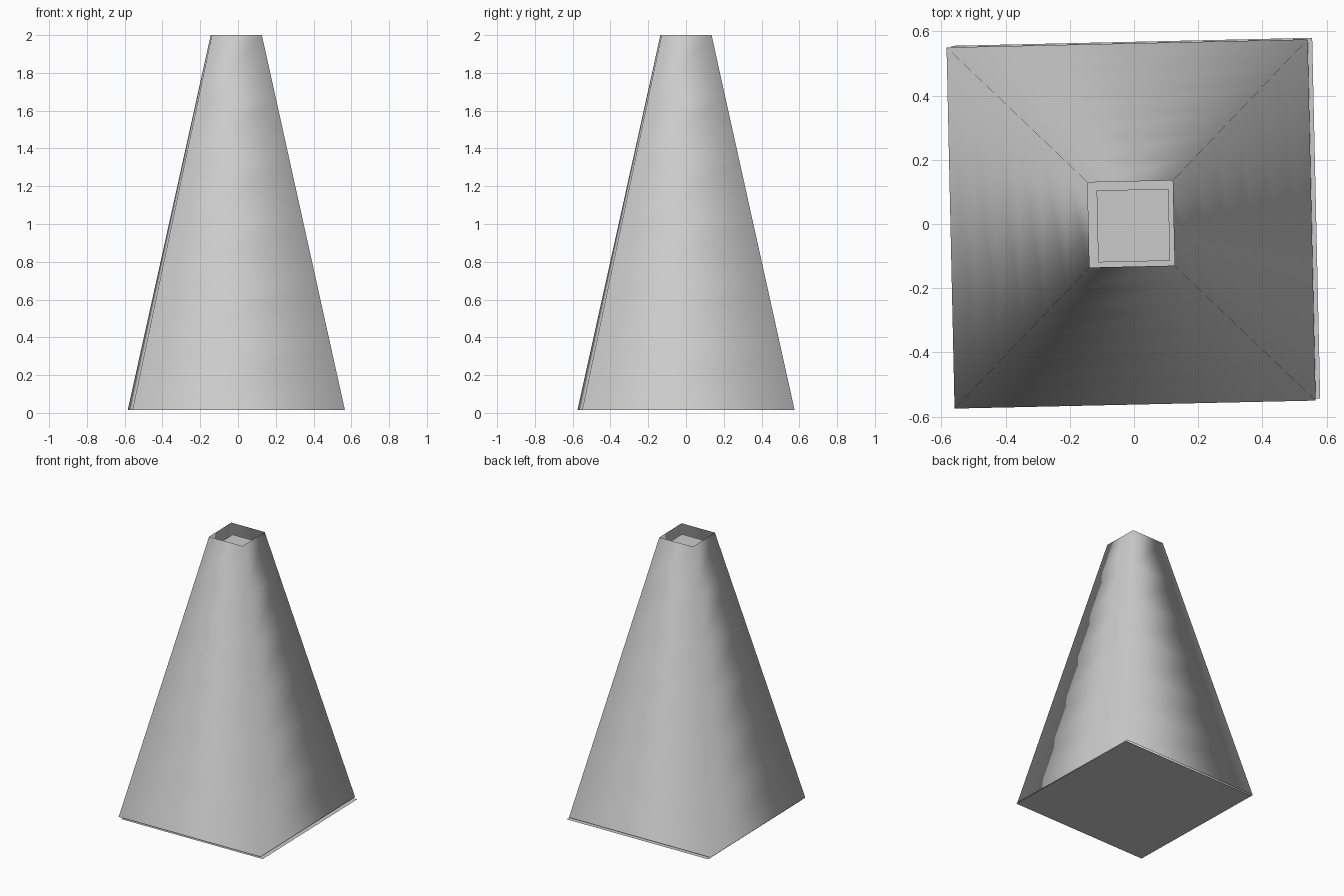
import bpy, bmesh
from math import radians
from mathutils import Matrix

if "Cube" in bpy.data.objects:
    bpy.data.objects.remove(bpy.data.objects["Cube"])

TWIST = Matrix.Rotation(radians(1.27), 4, 'Z')   # whole model is turned slightly


def ring(bm, half, z):
    corners = ((-1, -1), (1, -1), (1, 1), (-1, 1))
    return [bm.verts.new((sx * half, sy * half, z)) for sx, sy in corners]


def finish(bm, name, x, y, smooth=False):
    bmesh.ops.transform(bm, matrix=Matrix.Translation((x, y, 0)) @ TWIST, verts=bm.verts)
    for f in bm.faces:
        f.smooth = smooth
    mesh = bpy.data.meshes.new(name)
    bm.to_mesh(mesh)
    bm.free()
    bpy.context.collection.objects.link(bpy.data.objects.new(name, mesh))


def plate(name, half, x, y, z):
    bm = bmesh.new()
    bm.faces.new(ring(bm, half, z))
    finish(bm, name, x, y)


# Tapered open shell, four sides with softly shaded corners
ROWS, Z0, Z1, BASE, TOP = 6, 0.015, 2.0, 0.5625, 0.1325
bm = bmesh.new()
rings = []
for i in range(ROWS + 1):
    t = i / ROWS
    rings.append(ring(bm, BASE + (TOP - BASE) * t, Z0 + (Z1 - Z0) * t))
for lo, hi in zip(rings, rings[1:]):
    for k in range(4):
        n = (k + 1) % 4
        bm.faces.new((lo[k], lo[n], hi[n], hi[k]))
finish(bm, "tapered_shell", -0.009, 0.0, smooth=True)

# Thin base sheet, a little off to the right of the shell
plate("base_plate", 0.5615, 0.006, 0.006, 0.0)

# Small sheet recessed inside the top opening
plate("recessed_top_plate", 0.112, -0.002, -0.005, 1.93)
